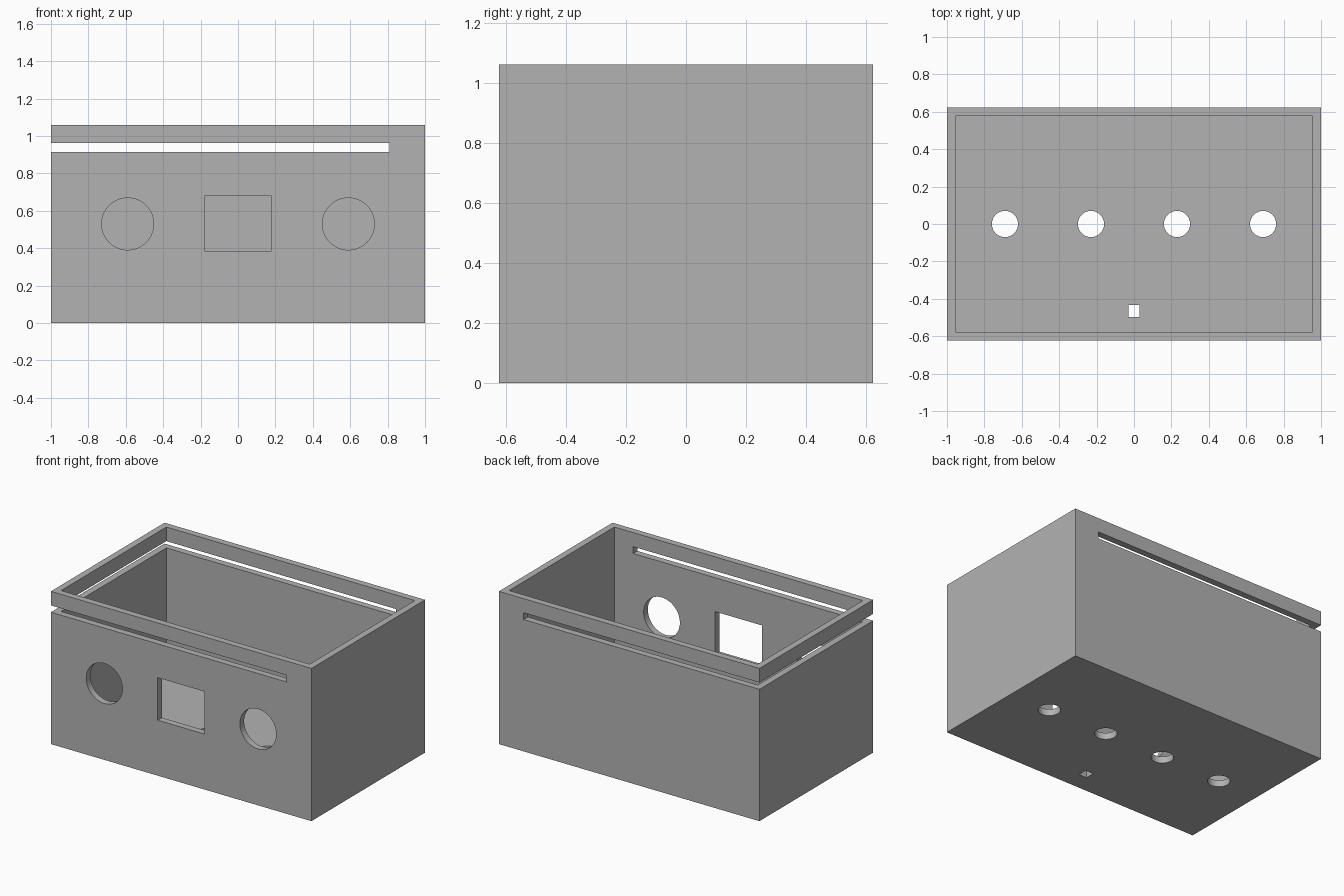
import bpy
import math

cube = bpy.data.objects.get("Cube")
if cube:
    bpy.data.objects.remove(cube, do_unlink=True)

WIDTH, DEPTH, HEIGHT, WALL = 2.0, 1.246, 1.06, 0.046

grey = bpy.data.materials.new("plain grey")
grey.use_nodes = True
colour = (0.45, 0.45, 0.45, 1.0)
grey.diffuse_color = colour
grey.node_tree.nodes["Principled BSDF"].inputs["Base Color"].default_value = colour


def box(name, low, high):
    """Axis-aligned box between two corners."""
    centre = [(a + b) / 2 for a, b in zip(low, high)]
    bpy.ops.mesh.primitive_cube_add(size=1, location=centre)
    obj = bpy.context.object
    obj.name = name
    obj.scale = [b - a for a, b in zip(low, high)]
    bpy.ops.object.transform_apply(location=True, rotation=False, scale=True)
    obj.data.materials.append(grey)
    return obj


def rod(name, location, radius, rotation=(0, 0, 0)):
    """Round cutter, long enough to pierce one wall."""
    bpy.ops.mesh.primitive_cylinder_add(vertices=64, radius=radius, depth=0.3,
                                        location=location, rotation=rotation)
    obj = bpy.context.object
    obj.name = name
    obj.data.materials.append(grey)
    return obj


# Outer block of the open case
case = box("open_case", (-WIDTH / 2, -DEPTH / 2, 0), (WIDTH / 2, DEPTH / 2, HEIGHT))
ix, iy = WIDTH / 2 - WALL, DEPTH / 2 - WALL

# Cavity, lid slot open at the -x end, front window and small floor slot
cutters = [
    box("cavity_cutter", (-ix, -iy, WALL), (ix, iy, HEIGHT + 0.2)),
    box("lid_slot_cutter", (-1.2, -0.8, 0.915), (0.81, 0.8, 0.962)),
    box("window_cutter", (-0.18, -0.8, 0.385), (0.18, -0.5, 0.68)),
    box("floor_slot_cutter", (-0.03, -0.497, -0.1), (0.03, -0.433, 0.15)),
]

# Round holes in the front wall
for x in (-0.59, 0.59):
    cutters.append(rod("front_hole_cutter", (x, -DEPTH / 2, 0.53), 0.139,
                       (math.pi / 2, 0, 0)))

# Row of round holes in the floor
for x in (-0.69, -0.23, 0.23, 0.69):
    cutters.append(rod("floor_hole_cutter", (x, 0, 0), 0.07))

# Cut the openings, then remove the cutters
for cutter in cutters:
    cutter.hide_render = True
    mod = case.modifiers.new(cutter.name, 'BOOLEAN')
    mod.operation = 'DIFFERENCE'
    mod.solver = 'EXACT'
    mod.object = cutter
    bpy.context.view_layer.objects.active = case
    bpy.ops.object.modifier_apply(modifier=mod.name)
    bpy.data.objects.remove(cutter, do_unlink=True)

# Smooth hole walls, crisp box edges
bpy.ops.object.select_all(action='DESELECT')
case.select_set(True)
bpy.context.view_layer.objects.active = case
bpy.ops.object.shade_smooth_by_angle(angle=math.radians(30))
